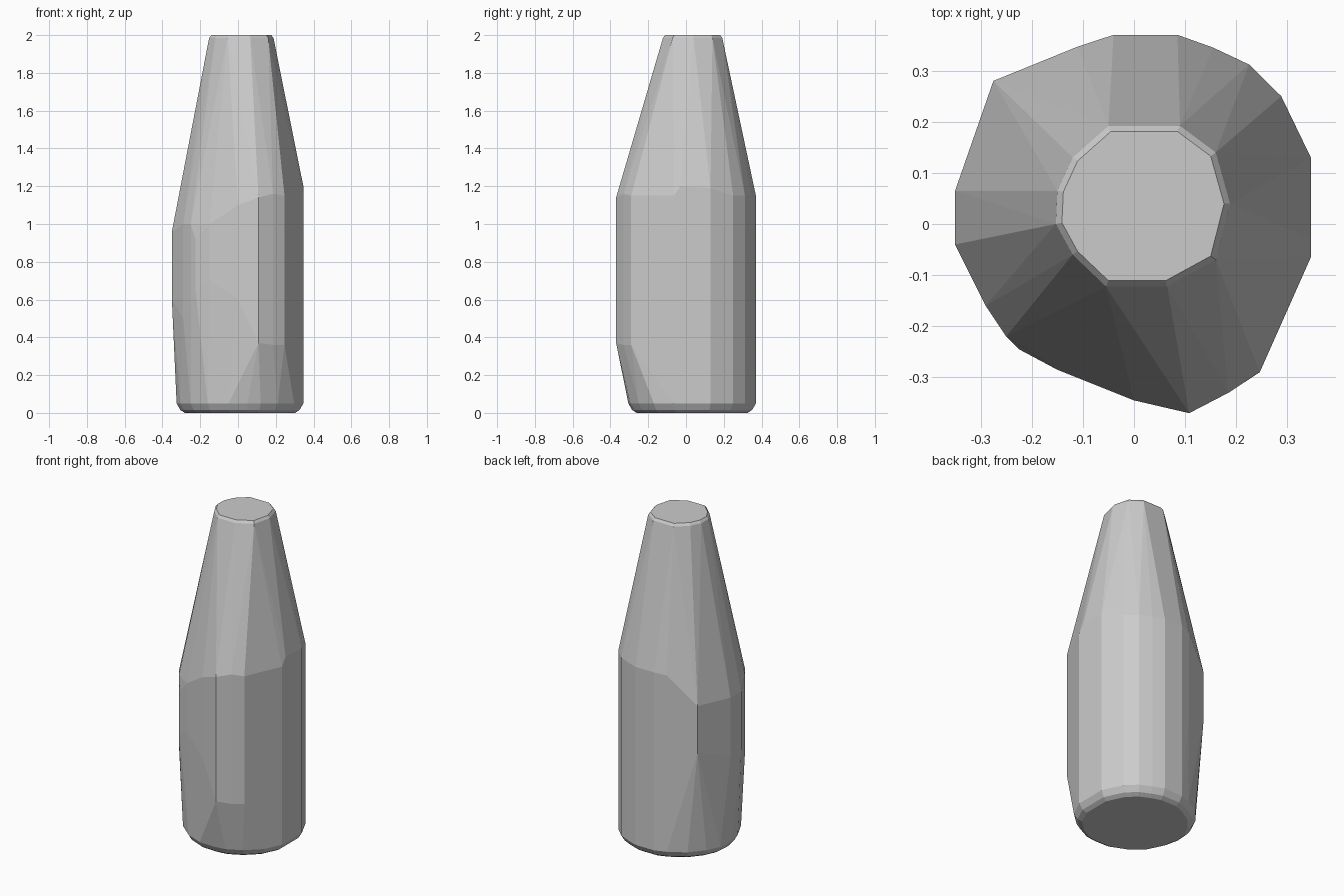
import bpy, bmesh

if "Cube" in bpy.data.objects:
    bpy.data.objects.remove(bpy.data.objects["Cube"])

def ring(points, z, scale=1.0, centre=(0.01, 0.03)):
    cx, cy = centre
    return [(cx + (x - cx) * scale, cy + (y - cy) * scale, z) for x, y in points]

# Mouth outline
mouth = [(-.05, .192), (.09, .192), (.16, .14), (.188, .04), (.16, -.07), (.065, -.122),
         (-.055, -.122), (-.12, -.06), (-.153, 0), (-.15, .065), (-.12, .13)]
# Straight side of the body, running from base to shoulder
straight = [(-.04, .37), (.085, .37), (.155, .345), (.225, .312), (.288, .25),
            (.346, .13), (.346, -.065)]
# Rest of the base outline
base_rest = [(.297, -.17), (.21, -.25), (.12, -.295), (.05, -.305), (-.05, -.302), (-.16, -.255),
             (-.25, -.18), (-.305, -.07), (-.325, .02), (-.318, .12), (-.28, .2),
             (-.21, .285), (-.11, .345)]
# Bulging front ridge and left side: x, y, low z, high z
bulges = [(.246, -.29, .36, 1.15), (.185, -.33, .36, 1.16), (.108, -.37, .37, 1.14),
          (0, -.345, .6, 1.1), (-.15, -.285, .7, 1.0), (-.225, -.245, .65, .92),
          (-.25, -.22, .6, 1.0), (-.29, -.16, .5, 1.0), (-.35, -.04, .6, .96),
          (-.35, .065, .6, .96), (-.275, .28, .68, .97), (-.11, .347, .6, 1.14)]

base = straight + base_rest
points = ring(base, 0, .87) + ring(base, .015, .94) + ring(base, .05)
points += ring(straight, 1.15)
points += [(.346, .13, 1.19), (.346, -.03, 1.2)]
for x, y, low, high in bulges:
    points += [(x, y, low), (x, y, high)]
points += ring(mouth, 1.985, 1, (.018, .035)) + ring(mouth, 2.0, .93, (.018, .035))

# Faceted bottle skin stretched over the rings
bm = bmesh.new()
for p in points:
    bm.verts.new(p)
result = bmesh.ops.convex_hull(bm, input=bm.verts[:])
loose = [v for v in bm.verts if not v.link_faces]
bmesh.ops.delete(bm, geom=loose, context='VERTS')
bmesh.ops.dissolve_limit(bm, angle_limit=.01, verts=bm.verts[:], edges=bm.edges[:])
bmesh.ops.recalc_face_normals(bm, faces=bm.faces[:])
mesh = bpy.data.meshes.new("bottle_body")
bm.to_mesh(mesh)
bm.free()
bpy.context.collection.objects.link(bpy.data.objects.new("bottle_body", mesh))
